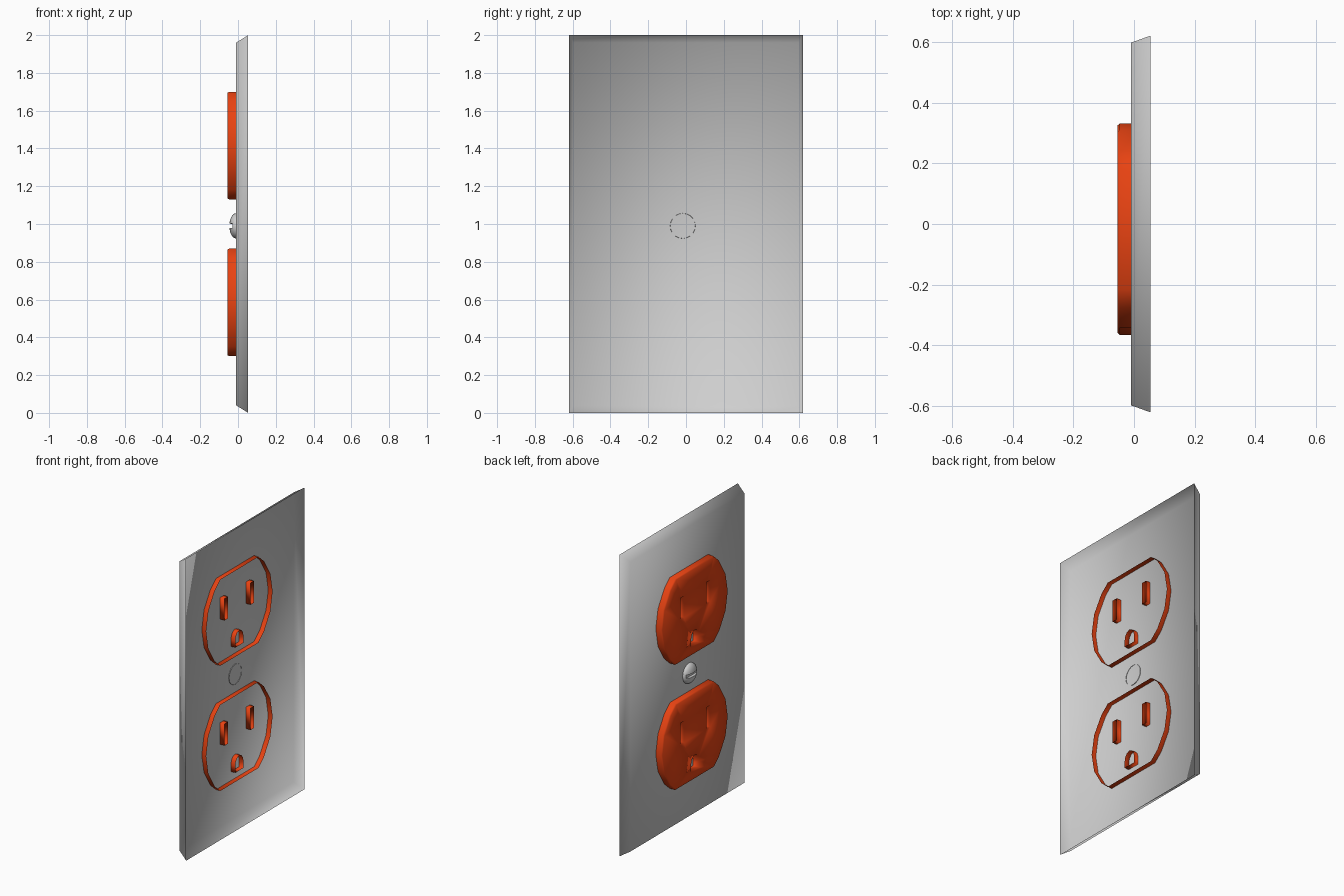
import bpy, bmesh
from math import sin, cos, pi, radians
from mathutils import Vector

cube = bpy.data.objects.get("Cube")
if cube:
    bpy.data.objects.remove(cube, do_unlink=True)

FRONT, PLATE, RIM, BACK = -0.055, -0.01, 0.054, 0.022
MID_Y = -0.017


def material(name, color):
    m = bpy.data.materials.new(name)
    m.use_nodes = True
    m.diffuse_color = color
    m.node_tree.nodes["Principled BSDF"].inputs["Base Color"].default_value = color
    return m


grey = material("metal grey", (0.62, 0.62, 0.62, 1))
orange = material("burnt orange", (0.80, 0.055, 0.006, 1))


def make_mesh(name, bm, mat):
    mesh = bpy.data.meshes.new(name)
    for f in bm.faces:
        f.smooth = True
    bm.to_mesh(mesh)
    bm.free()
    mesh.materials.append(mat)
    return mesh


def add_object(name, mesh, location=(0, 0, 0)):
    ob = bpy.data.objects.new(name, mesh)
    ob.location = location
    bpy.context.collection.objects.link(ob)
    return ob


def ring(bm, points, x, scale=1.0):
    return [bm.verts.new((x, y * scale, z * scale)) for y, z in points]


def bridge(bm, a, b):
    n = len(a)
    for i in range(n):
        j = (i + 1) % n
        bm.faces.new((a[i], a[j], b[j], b[i]))


def rectangle(y, z, half_y, half_z):
    return [(y + sy * half_y, z + sz * half_z)
            for sy, sz in ((-1, -1), (1, -1), (1, 1), (-1, 1))]


# Wall plate: hollow shell with sloping sides, open at the back
bm = bmesh.new()
rim = ring(bm, rectangle(0, 1, 0.62, 1.0), RIM)
face = ring(bm, rectangle(0, 1, 0.597, 0.96), PLATE)
bridge(bm, rim, face)
bm.faces.new(face)
bmesh.ops.recalc_face_normals(bm, faces=bm.faces)
add_object("wall_plate", make_mesh("wall_plate", bm, grey))

# Receptacle outline: circle with its top and bottom cut flat
arc = [radians(a) for a in (-55, -42, -21, 0, 21, 42, 55)]
right_side = [(0.348 * cos(a), 0.348 * sin(a)) for a in arc]
outline = right_side + [(-y, -z) for y, z in right_side]

# Openings: two blade slots and one rounded ground hole
ground = [(-0.043, -0.225), (0.043, -0.225)]
ground += [(0.043 * cos(pi * i / 6), -0.18 + 0.055 * sin(pi * i / 6)) for i in range(7)]
openings = [rectangle(-0.136, 0.07, 0.019, 0.072),
            rectangle(0.136, 0.07, 0.019, 0.072),
            ground]

# Receptacle: pierced face, softened rim, thin walls running through the plate
bm = bmesh.new()
top = ring(bm, outline, FRONT, 0.98)
hole_rings = [ring(bm, p, FRONT) for p in openings]
edges = []
for loop in [top] + hole_rings:
    edges += [bm.edges.new((loop[i - 1], loop[i])) for i in range(len(loop))]
bmesh.ops.triangle_fill(bm, use_beauty=True, edges=edges, normal=Vector((-1, 0, 0)))
shoulder = ring(bm, outline, FRONT + 0.008)
bridge(bm, top, shoulder)
bridge(bm, shoulder, ring(bm, outline, BACK))
for loop, points in zip(hole_rings, openings):
    bridge(bm, loop, ring(bm, points, BACK))
bmesh.ops.recalc_face_normals(bm, faces=bm.faces)
receptacle = make_mesh("receptacle", bm, orange)
for name, z in (("upper_receptacle", 1.415), ("lower_receptacle", 0.585)):
    add_object(name, receptacle, (0, MID_Y, z))

# Screw: domed head with a horizontal driver groove
bm = bmesh.new()
bmesh.ops.create_uvsphere(bm, u_segments=20, v_segments=12, radius=1)
for v in bm.verts:
    v.co = Vector((-v.co.z * 0.036, v.co.x * 0.067, v.co.y * 0.067))


def cut(co, no, clear=False):
    geom = bm.verts[:] + bm.edges[:] + bm.faces[:]
    bmesh.ops.bisect_plane(bm, geom=geom, plane_co=co, plane_no=no, clear_outer=clear)


cut((0.003, 0, 0), (1, 0, 0), True)
for z in (-0.012, -0.010, 0.010, 0.012):
    cut((0, 0, z), (0, 0, 1))
for v in bm.verts:
    if abs(v.co.z) < 0.011:
        v.co.x = max(v.co.x, -0.018)
bmesh.ops.recalc_face_normals(bm, faces=bm.faces)
screw = add_object("screw", make_mesh("screw", bm, grey), (PLATE, MID_Y, 0.99))
bpy.context.view_layer.objects.active = screw
screw.select_set(True)
bpy.ops.object.shade_smooth_by_angle(angle=radians(40))
